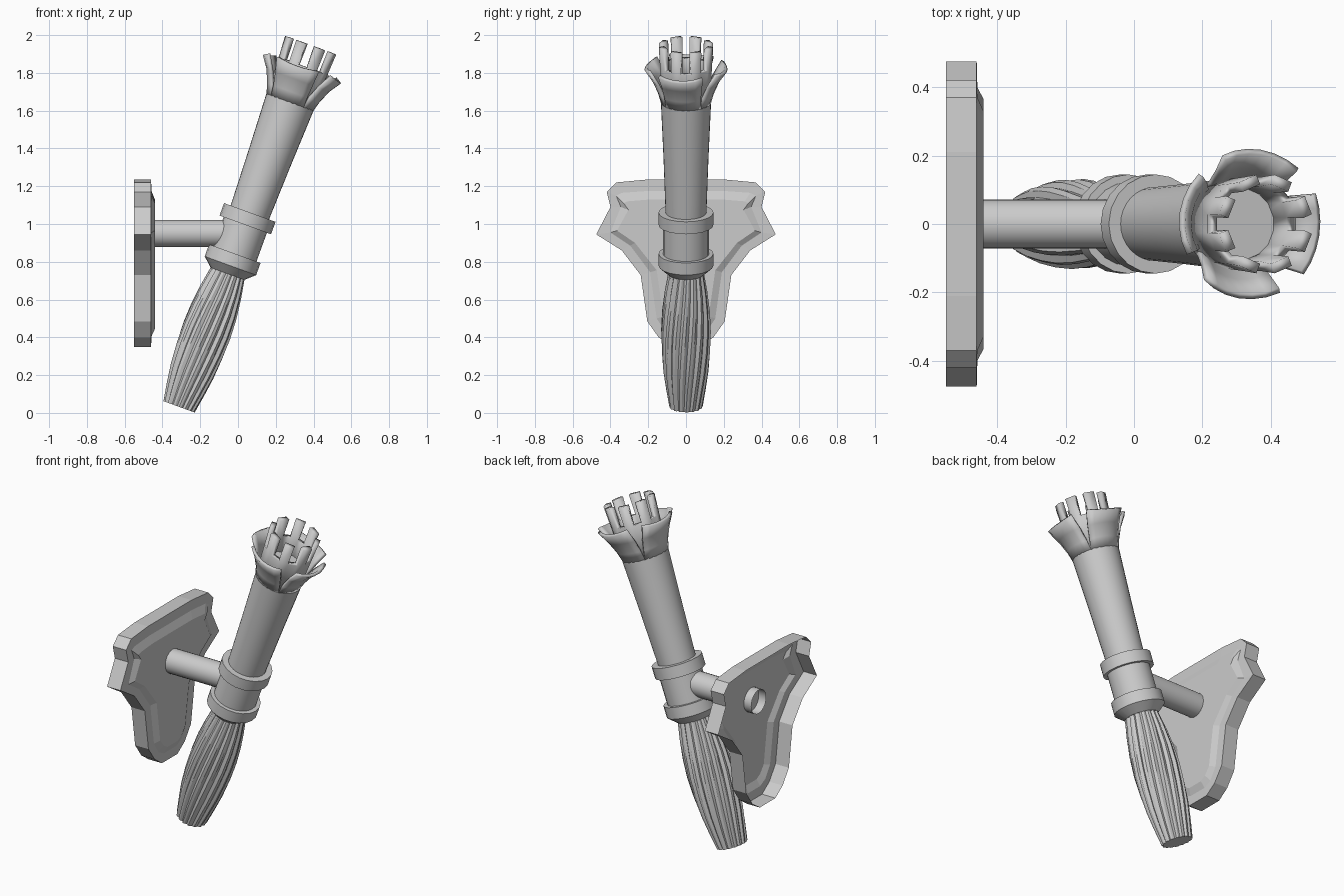
import bpy, bmesh, math
from mathutils import Matrix

if "Cube" in bpy.data.objects:
    bpy.data.objects.remove(bpy.data.objects["Cube"])

# Torch axis: leans 20 degrees toward +x from its foot
TILT = Matrix.Translation((-0.312, 0, 0.032)) @ Matrix.Rotation(math.radians(20), 4, 'Y')


def make(name, verts, faces, matrix=TILT, smooth=30, thickness=0):
    me = bpy.data.meshes.new(name)
    me.from_pydata(verts, [], faces)
    ob = bpy.data.objects.new(name, me)
    bpy.context.collection.objects.link(ob)
    ob.matrix_world = matrix
    bm = bmesh.new()
    bm.from_mesh(me)
    loose = [v for v in bm.verts if not v.link_faces]
    bmesh.ops.delete(bm, geom=loose, context='VERTS')
    bm.to_mesh(me)
    bm.free()
    if thickness:
        mod = ob.modifiers.new("wall", 'SOLIDIFY')
        mod.thickness = thickness
        mod.offset = -1
    if smooth:
        bpy.ops.object.select_all(action='DESELECT')
        ob.select_set(True)
        bpy.context.view_layer.objects.active = ob
        bpy.ops.object.shade_smooth_by_angle(angle=math.radians(smooth))
    return ob


def ring(r, z, n, phase=0.0, factors=(1,)):
    out = []
    for i in range(n):
        a = phase + 2 * math.pi * i / n
        k = r * factors[i % len(factors)]
        out.append((k * math.cos(a), k * math.sin(a), z))
    return out


def bridge(rows, n, skip=lambda row, i: False):
    return [(j * n + i, j * n + (i + 1) % n, (j + 1) * n + (i + 1) % n, (j + 1) * n + i)
            for j in range(rows - 1) for i in range(n) if not skip(j, i)]


def lathe(name, profile, n=24, caps=True, matrix=TILT):
    verts = [v for r, z in profile for v in ring(r, z, n)]
    faces = bridge(len(profile), n)
    if caps:
        faces += [tuple(reversed(range(n))), tuple(range(len(verts) - n, len(verts)))]
    return make(name, verts, faces, matrix)


# Fluted, slightly twisted handle
shape = [(0.088, 0), (0.105, 0.1), (0.12, 0.2), (0.13, 0.32), (0.133, 0.43),
         (0.127, 0.54), (0.113, 0.65), (0.092, 0.77)]
N = 48
verts = []
for r, z in shape:
    verts += ring(r, z, N, phase=math.radians(25) * z / 0.77, factors=(1, 0.98, 0.89))
make("handle", verts, bridge(len(shape), N) + [tuple(reversed(range(N)))], smooth=20)

# Collar with two bands
lathe("collar", [(0.095, 0.75), (0.145, 0.795), (0.145, 0.863), (0.122, 0.863),
                 (0.122, 1.025), (0.145, 1.025), (0.145, 1.095), (0.105, 1.095)], 20)

# Tapered cup body
lathe("cup_body", [(0.108, 1.09), (0.119, 1.4), (0.133, 1.72)], 32, caps=False)

# Crenellated crown
n = 16
verts = [v for r, z in [(0.130, 1.70), (0.140, 1.92), (0.147, 2.037)]
         for v in ring(r, z, n, math.radians(11.25))]
make("crown", verts, bridge(3, n, lambda row, i: row == 1 and i % 2), thickness=0.03)
make("crown_floor", ring(0.12, 1.82, n, math.radians(11.25)), [tuple(range(n))], smooth=0)

# Four flaring petals round the crown
S = 6
for k in range(4):
    verts = []
    for r, z, half in [(0.133, 1.715, 45), (0.148, 1.77, 41), (0.178, 1.84, 37), (0.22, 1.9, 33)]:
        for i in range(S + 1):
            u = 2 * i / S - 1
            a = math.radians(90 * k - 9 + half * u)
            lift = 0.015 * u * u if z > 1.85 else 0
            verts.append((r * math.cos(a), r * math.sin(a), z + lift))
    w = S + 1
    faces = [(j * w + i, j * w + i + 1, (j + 1) * w + i + 1, (j + 1) * w + i)
             for j in range(3) for i in range(S)]
    make("petal_%d" % (k + 1), verts, faces, thickness=0.018)

# Support arm, an open tube running into the wall plate
lathe("support_arm", [(0.072, 0), (0.072, 0.46)], 24, caps=False,
      matrix=Matrix.Translation((-0.49, 0, 0.95)) @ Matrix.Rotation(math.radians(90), 4, 'Y'))

# Shield-shaped wall plate, open at the back, with a raised panel
rim = [(0.21, 1.235), (0.37, 1.22), (0.42, 1.17), (0.40, 1.09), (0.475, 0.945), (0.34, 0.86),
       (0.24, 0.73), (0.205, 0.485), (0.145, 0.40), (0.075, 0.35)]
step = [(0.20, 1.175), (0.34, 1.165), (0.37, 1.15), (0.345, 1.09), (0.40, 0.955), (0.295, 0.885),
        (0.19, 0.745), (0.155, 0.50), (0.11, 0.43), (0.06, 0.405)]
panel = [(0.19, 1.13), (0.31, 1.12), (0.33, 1.11), (0.305, 1.075), (0.365, 0.965), (0.27, 0.90),
         (0.155, 0.755), (0.12, 0.51), (0.085, 0.465), (0.05, 0.445)]
verts = []
for half, x in [(rim, -0.55), (rim, -0.46), (step, -0.458), (panel, -0.44)]:
    loop = [(-y, z) for y, z in half] + [(y, z) for y, z in reversed(half)]
    verts += [(x, y, z) for y, z in loop]
n = 2 * len(rim)
make("wall_plate", verts, bridge(4, n) + [tuple(range(3 * n, 4 * n))], Matrix.Identity(4), smooth=0)
